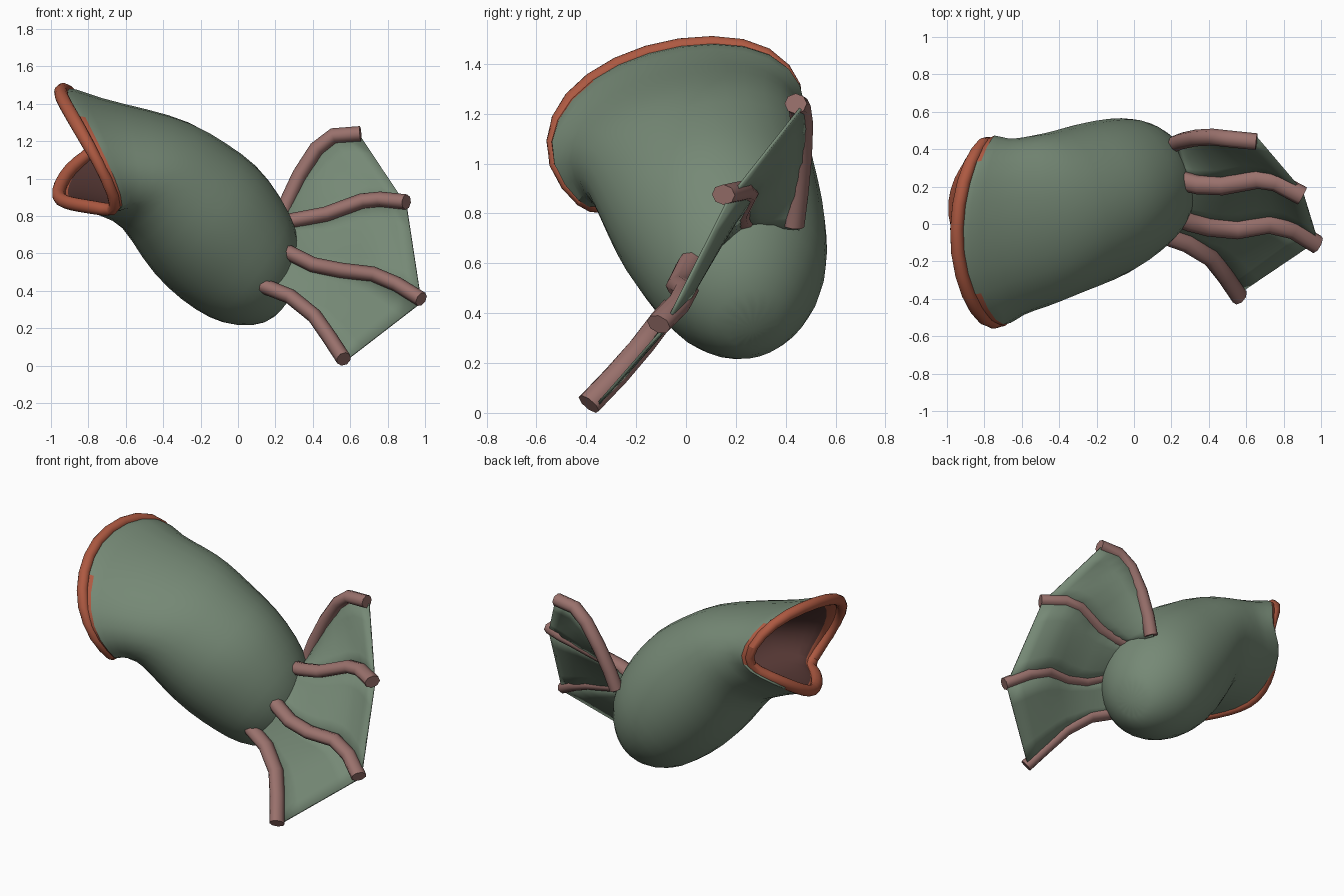
import bpy, bmesh, math
from mathutils import Vector as V

if "Cube" in bpy.data.objects:
    bpy.data.objects.remove(bpy.data.objects["Cube"])


def material(name, rgb):
    m = bpy.data.materials.new(name)
    m.diffuse_color = (*rgb, 1)
    m.use_nodes = True
    m.node_tree.nodes["Principled BSDF"].inputs["Base Color"].default_value = m.diffuse_color
    return m


GREEN = material("sage green", (0.18, 0.25, 0.18))
ORANGE = material("rust orange", (0.42, 0.10, 0.053))
PINK = material("dusty pink", (0.32, 0.165, 0.15))
DARK = material("dark maroon", (0.085, 0.036, 0.032))


def loft(name, rings, mats, loop=True, caps=(False, False), closed=False, subdivide=0,
         paint=None):
    """Skin point rings into one smooth object; paint(row, column) picks the material."""
    bm = bmesh.new()
    rows = [[bm.verts.new(p) for p in ring] for ring in rings]
    n = len(rows[0])
    pairs = list(zip(rows, rows[1:]))
    if closed:
        pairs.append((rows[-1], rows[0]))
    for r, (a, b) in enumerate(pairs):
        for i in range(n if loop else n - 1):
            j = (i + 1) % n
            f = bm.faces.new((a[i], a[j], b[j], b[i]))
            f.material_index = paint(r, i) if paint else 0
    if caps[0]:
        bm.faces.new(rows[0])
    if caps[1]:
        bm.faces.new(rows[-1])
    bmesh.ops.recalc_face_normals(bm, faces=bm.faces)
    mesh = bpy.data.meshes.new(name)
    bm.to_mesh(mesh)
    bm.free()
    for m in mats:
        mesh.materials.append(m)
    ob = bpy.data.objects.new(name, mesh)
    bpy.context.collection.objects.link(ob)
    bpy.ops.object.select_all(action='DESELECT')
    ob.select_set(True)
    bpy.context.view_layer.objects.active = ob
    bpy.ops.object.shade_smooth_by_angle(angle=math.radians(60))
    if subdivide:
        mod = ob.modifiers.new("smooth", 'SUBSURF')
        mod.levels = mod.render_levels = subdivide
    return ob


def tube_rings(path, ru, rw, ref, sides=8, closed=False):
    rings, n = [], len(path)
    for i, p in enumerate(path):
        nxt = path[(i + 1) % n] if closed else path[min(i + 1, n - 1)]
        prv = path[i - 1] if closed else path[max(i - 1, 0)]
        t = (nxt - prv).normalized()
        u = t.cross(ref).normalized()
        w = t.cross(u)
        rings.append([p + ru * math.cos(a) * u + rw * math.sin(a) * w
                      for a in (2 * math.pi * k / sides for k in range(sides))])
    return rings


# Body frame: axis from mouth to tail, with the fish rolled sideways
AXIS = V((0.79, 0.2, -0.58)).normalized()
SIDE = V((-0.05, 0.96, 0.27)).normalized()
UP = AXIS.cross(SIDE).normalized()

# Mouth rim: upper arch from near corner to far corner, then lower lip back
upper = [(-.63, -.40, .83), (-.70, -.545, 1.0), (-.80, -.53, 1.18), (-.89, -.39, 1.34),
         (-.955, -.16, 1.45), (-.945, .11, 1.49), (-.88, .34, 1.45), (-.80, .455, 1.31)]
lower = [(-.75, .44, 1.16), (-.87, .38, 1.09), (-.94, .27, 1.01), (-.97, .13, .93),
         (-.955, 0, .885), (-.89, -.13, .865), (-.80, -.25, .85), (-.71, -.34, .835)]
rim = [V(p) for p in upper + lower]
N = len(rim)


def section(x, y, z, h, b):
    c = V((x, y, z))
    return [c + 1.025 * (b * math.cos(t) * SIDE + h * math.sin(t) * UP)
            for t in (math.pi - 2 * math.pi * i / N for i in range(N))]


# Body sections: centre, half height, half width
sections = [section(*s) for s in (
    (-.427, .04, 1.03, .325, .455), (-.289, .09, .88, .38, .44),
    (-.139, .14, .746, .41, .425), (.003, .20, .599, .38, .38),
    (.109, .23, .49, .33, .33), (.205, .255, .39, .225, .22),
    (.25, .27, .33, .10, .10))]


def blend(a, b, f, scale):
    ring = [p.lerp(q, f) for p, q in zip(a, b)]
    c = sum(ring, V()) / len(ring)
    return [c + (p - c) * scale for p in ring]


first = sections[0]
# Flared edge behind the lips, orange on both cheeks but green under the far jaw
flare = blend(rim, first, .09, 1.075)
for k in (8, 9, 10, 11):
    flare[k] += -.035 * AXIS + .02 * SIDE
loft("body", [rim, flare, blend(rim, first, .28, 1.0), blend(rim, first, .65, 1.02)] + sections,
     [GREEN, ORANGE], caps=(False, True), subdivide=1,
     paint=lambda r, i: int(r == 0 and i in (0, 1, 2, 6, 7)))

# Mouth lining with an orange gum band
loft("mouth_lining", [blend(rim, first, .02, .98), blend(rim, first, .1, .90),
                      blend(rim, first, .3, .85), blend(rim, first, .65, .82),
                      blend(first, first, 0, .74), blend(sections[1], first, 0, .35)],
     [DARK, ORANGE], caps=(False, True), subdivide=1,
     paint=lambda r, i: int(r == 0))

# Lips, tucked inside the jaw on the far lower side
lip_path = list(rim)
for k, pull in ((8, .02), (9, .035), (10, .035), (11, .02)):
    lip_path[k] = rim[k] - pull * SIDE + .3 * pull * UP
loft("lips", tube_rings(lip_path, .04, .04, AXIS, closed=True), [ORANGE], closed=True,
     subdivide=1)

# Tail rays
rays = [
    [(.22, .43, .75), (.26, .445, .87), (.33, .46, 1.02), (.42, .465, 1.16),
     (.51, .455, 1.23), (.655, .44, 1.24)],
    [(.26, .23, .77), (.34, .21, .785), (.47, .205, .81), (.66, .24, .88),
     (.76, .225, .89), (.90, .15, .875)],
    [(.22, .04, .63), (.30, .01, .59), (.40, -.015, .54), (.55, -.03, .51),
     (.72, 0, .49), (.85, -.03, .435), (.98, -.11, .355)],
    [(.06, .0, .455), (.14, -.05, .425), (.28, -.10, .37), (.41, -.18, .265),
     (.49, -.28, .15), (.565, -.39, .035)],
]
rays = [[V(p) for p in r] for r in rays]
for i, ray in enumerate(rays):
    depth = (.045, .052, .052, .052)[i]
    loft(f"tail_ray_{i + 1}", tube_rings(ray, .041, depth, V((0, 1, 0))), [PINK],
         caps=(True, True))


def resample(path, count):
    out = []
    for k in range(count):
        f = k / (count - 1) * (len(path) - 1)
        i = min(int(f), len(path) - 2)
        out.append(path[i].lerp(path[i + 1], f - i))
    return out


# Webbing stretched between neighbouring rays, set on their back side
BACK = V((0, .82, -.56)) * .028
for i, (a, b) in enumerate(zip(rays, rays[1:])):
    pairs = zip(resample(a, 11), resample(b, 11))
    web = loft(f"tail_web_{i + 1}",
               [[p.lerp(q, k / 4) + BACK for k in range(5)] for p, q in pairs],
               [GREEN], loop=False)
    mod = web.modifiers.new("thickness", 'SOLIDIFY')
    mod.thickness = .012
    mod.offset = 0
